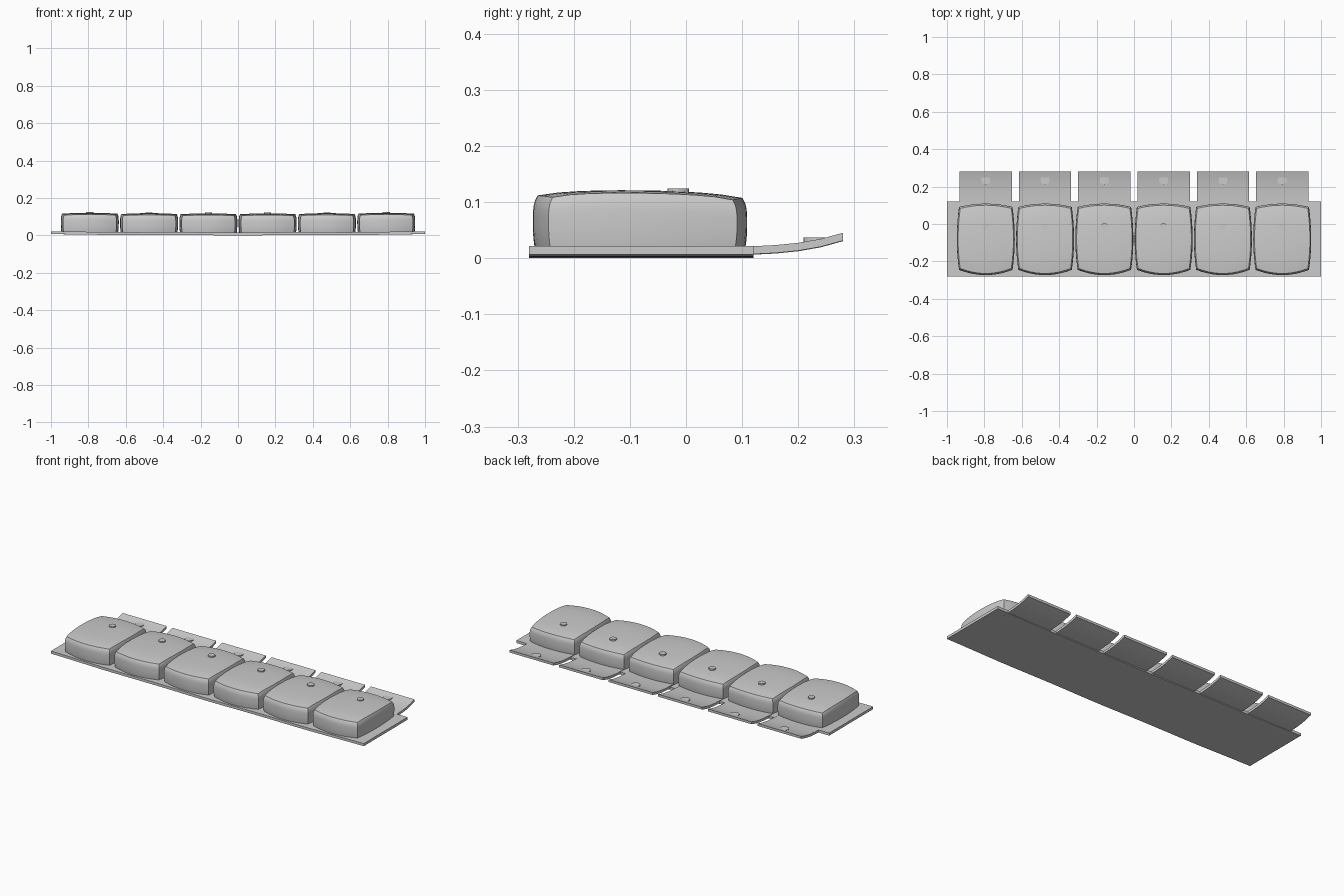
import bpy, bmesh, math

cube = bpy.data.objects.get("Cube")
if cube:
    bpy.data.objects.remove(cube)

grey = bpy.data.materials.new("plain_grey")
grey.use_nodes = True
grey.diffuse_color = (0.6, 0.6, 0.6, 1)
grey.node_tree.nodes["Principled BSDF"].inputs["Base Color"].default_value = (0.6, 0.6, 0.6, 1)


def sag(x):
    """Height of the panel's underside: lifted ends and a faint ripple."""
    return 0.005 * x * x + 0.001 * (1 - math.cos(x * 10))


def finish(bm, name, angle=30):
    bmesh.ops.recalc_face_normals(bm, faces=bm.faces)
    mesh = bpy.data.meshes.new(name)
    bm.to_mesh(mesh)
    bm.free()
    mesh.materials.append(grey)
    obj = bpy.data.objects.new(name, mesh)
    bpy.context.collection.objects.link(obj)
    bpy.ops.object.select_all(action="DESELECT")
    obj.select_set(True)
    bpy.context.view_layer.objects.active = obj
    bpy.ops.object.shade_smooth_by_angle(angle=math.radians(angle))
    return obj


def strip(name, points, thick):
    """Sheet swept from a row of (left, right) point pairs, thickened upward."""
    bm = bmesh.new()
    rows = []
    for a, b in points:
        rows.append([bm.verts.new(p) for p in (a, b)] +
                    [bm.verts.new((p[0], p[1], p[2] + thick)) for p in (b, a)])
    for r, s in zip(rows, rows[1:]):
        for i in range(4):
            j = (i + 1) % 4
            bm.faces.new((r[i], r[j], s[j], s[i]))
    bm.faces.new(rows[0])
    bm.faces.new(rows[-1])
    return finish(bm, name)


def disc(name, x, y, z, radius, height):
    bm = bmesh.new()
    bmesh.ops.create_cone(bm, cap_ends=True, segments=12, radius1=radius,
                          radius2=radius, depth=height)
    bmesh.ops.translate(bm, vec=(x, y, z), verts=bm.verts)
    return finish(bm, name)


def pouch(name, cx):
    """Padded pouch: a gridded cube with bulging walls and a domed lid."""
    bm = bmesh.new()
    bmesh.ops.create_cube(bm, size=2)
    bmesh.ops.subdivide_edges(bm, edges=bm.edges, cuts=9, use_grid_fill=True)
    for vert in bm.verts:
        u, v, w = vert.co
        lean = 1 - 0.045 * max(w, 0) ** 4 - 0.025 * max(-w, 0) ** 2
        x = u * (0.143 + 0.012 * (1 - v * v)) * lean
        if v > 0:
            y = v * (0.173 + 0.018 * (1 - u * u))
        else:
            y = v * (0.163 + 0.028 * (1 - u * u))
        y = -0.082 + y * lean
        top = 0.118 - 0.005 * u * u - 0.22 * (y + 0.11) ** 2 - 0.004 * abs(v) ** 6
        z = 0.01 + (w + 1) / 2 * (top - 0.01)
        vert.co = (cx + x, y, z + sag(cx) - 0.001)
    return finish(bm, name, 32)


# Long backing panel
xs = [i / 20 for i in range(-20, 21)]
strip("backing_panel", [((x, -0.28, sag(x)), (x, 0.12, sag(x))) for x in xs], 0.015)

# Six pouches, each with a snap and an upturned rear flap
flap_path = [(0.08, 0.004), (0.12, 0.006), (0.16, 0.008), (0.20, 0.012),
             (0.24, 0.019), (0.28, 0.030)]
for n in range(6):
    cx = (n - 2.5) * 0.317
    tag = str(n + 1)
    pouch("pouch_" + tag, cx)
    disc("pouch_snap_" + tag, cx, -0.014, 0.114 + sag(cx) / 3, 0.019, 0.018)
    strip("flap_" + tag, [((cx - 0.14, y, z + sag(cx) / 3), (cx + 0.14, y, z + sag(cx) / 3))
                          for y, z in flap_path], 0.014)
    disc("flap_snap_" + tag, cx, 0.234, 0.030 + sag(cx) / 3, 0.025, 0.011)
